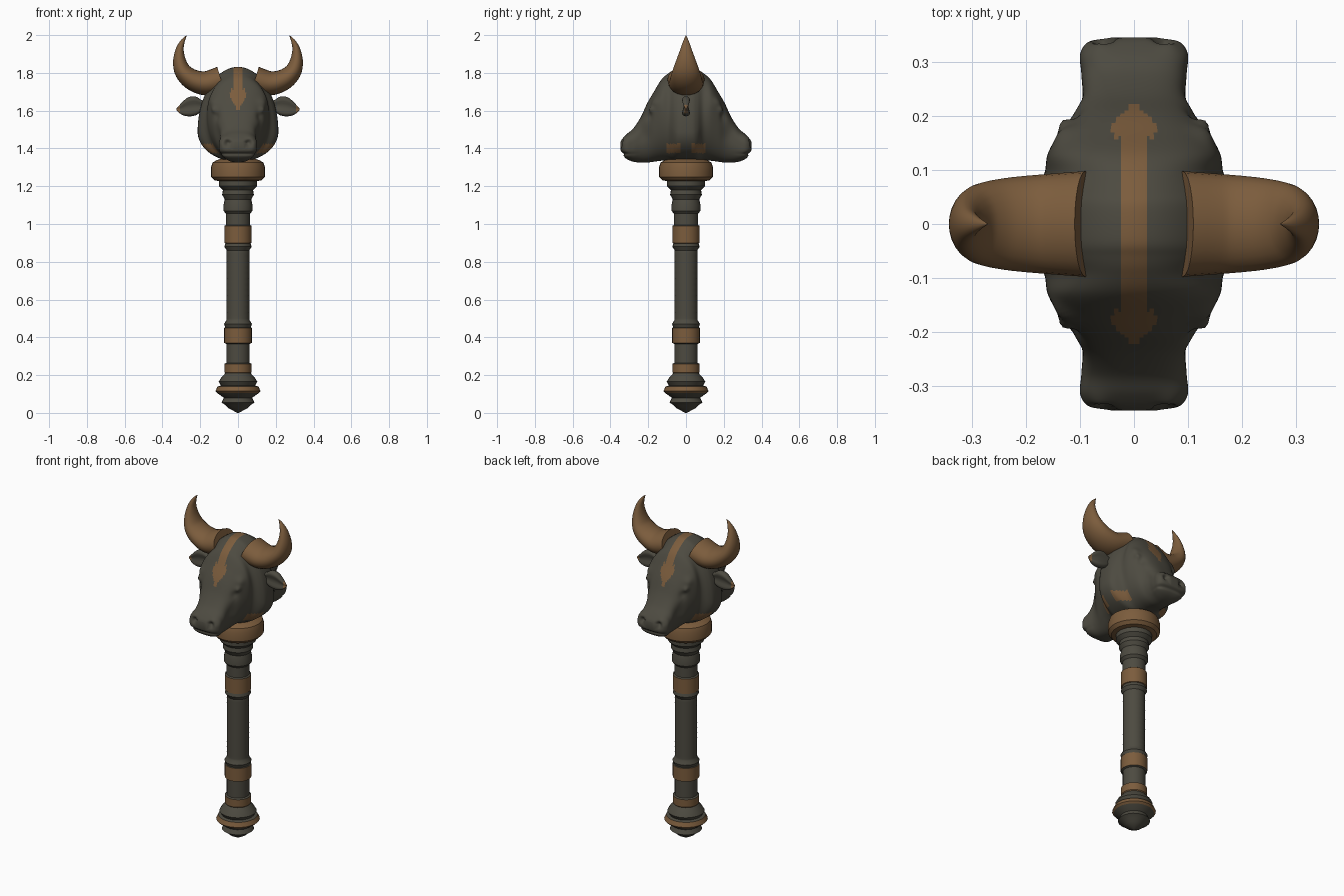
import bpy, bmesh, math
from mathutils import Vector

if "Cube" in bpy.data.objects:
    bpy.data.objects.remove(bpy.data.objects["Cube"])


def material(name, rgb):
    m = bpy.data.materials.new(name)
    m.diffuse_color = (*rgb, 1)
    m.use_nodes = True
    m.node_tree.nodes["Principled BSDF"].inputs["Base Color"].default_value = m.diffuse_color
    return m


DARK = material("dark iron", (0.074, 0.069, 0.052))
BROWN = material("aged bronze", (0.20, 0.108, 0.046))


def finish(bm, name, rule=None, angle=40):
    """Turn a bmesh into a smooth object; rule(face centre) picks the colour."""
    bmesh.ops.recalc_face_normals(bm, faces=bm.faces)
    if rule:
        for f in bm.faces:
            f.material_index = int(rule(f.calc_center_median()))
    me = bpy.data.meshes.new(name)
    bm.to_mesh(me)
    bm.free()
    ob = bpy.data.objects.new(name, me)
    bpy.context.collection.objects.link(ob)
    me.materials.append(DARK)
    me.materials.append(BROWN)
    bpy.ops.object.select_all(action='DESELECT')
    ob.select_set(True)
    bpy.context.view_layer.objects.active = ob
    bpy.ops.object.shade_smooth_by_angle(angle=math.radians(angle))
    return ob


def smooth_stations(st, steps):
    """Catmull-Rom interpolation of every value in the stations."""
    out = []
    for i in range(len(st) - 1):
        p = [st[max(i - 1, 0)], st[i], st[i + 1], st[min(i + 2, len(st) - 1)]]
        for k in range(steps):
            t = k / steps
            out.append([0.5 * (2 * b + (c - a) * t + (2 * a - 5 * b + 4 * c - d) * t * t
                               + (3 * b - a - 3 * c + d) * t ** 3) for a, b, c, d in zip(*p)])
    return out + [list(st[-1])]


def loft(rings):
    """Skin a list of point rings and cap both ends."""
    bm = bmesh.new()
    rows = [[bm.verts.new(p) for p in r] for r in rings]
    n = len(rows[0])
    for a, b in zip(rows, rows[1:]):
        for i in range(n):
            j = (i + 1) % n
            bm.faces.new((a[i], a[j], b[j], b[i]))
    bm.faces.new(rows[0])
    bm.faces.new(rows[-1])
    return bm


def angles(n):
    return [2 * math.pi * i / n for i in range(n)]


def lathe(name, profile, rule=None, sides=24):
    return finish(loft([[(r * math.cos(a), r * math.sin(a), z) for a in angles(sides)]
                        for r, z in profile]), name, rule, 30)


# handle: pommel, banded grip and neck in one turned profile
grip = [(0.060 + 0.002 * (k % 2), 0.50 + k * 0.36 / 24) for k in range(25)]
handle = [(0.004, 0.0), (0.05, 0.025), (0.065, 0.04), (0.088, 0.055), (0.075, 0.08), (0.11, 0.105),
          (0.12, 0.115), (0.108, 0.14), (0.09, 0.145), (0.102, 0.165), (0.09, 0.185), (0.068, 0.21),
          (0.072, 0.215), (0.072, 0.26), (0.062, 0.265), (0.062, 0.365), (0.073, 0.37), (0.073, 0.45),
          (0.067, 0.452), (0.074, 0.47), (0.062, 0.49)] + grip + [
          (0.072, 0.88), (0.067, 0.898), (0.072, 0.90), (0.072, 0.99), (0.064, 0.995), (0.064, 1.055),
          (0.077, 1.07), (0.077, 1.10), (0.07, 1.13), (0.084, 1.155), (0.08, 1.18), (0.10, 1.20),
          (0.10, 1.25)]
BANDS = [(0.106, 0.141), (0.212, 0.262), (0.368, 0.451), (0.899, 0.992)]
lathe("handle", handle, lambda c: any(a < c.z < b for a, b in BANDS))

# bronze collar under the heads
lathe("collar", [(0.09, 1.225), (0.125, 1.232), (0.142, 1.25), (0.143, 1.30), (0.135, 1.325),
                 (0.115, 1.337), (0.09, 1.345)], lambda c: True, 32)

# double bull head: stations y, top z, bottom z, half width, height of widest point, squareness
half = [(0.03, 1.83, 1.33, 0.212, 1.49, 2.0), (0.06, 1.818, 1.33, 0.198, 1.50, 2.05),
        (0.09, 1.80, 1.335, 0.168, 1.55, 2.1), (0.13, 1.765, 1.335, 0.160, 1.60, 2.15),
        (0.17, 1.70, 1.33, 0.138, 1.58, 2.25), (0.205, 1.64, 1.325, 0.112, 1.53, 2.4),
        (0.24, 1.565, 1.325, 0.098, 1.47, 2.5), (0.28, 1.505, 1.33, 0.098, 1.425, 2.6),
        (0.315, 1.475, 1.345, 0.100, 1.415, 2.7), (0.338, 1.45, 1.37, 0.085, 1.415, 2.6),
        (0.346, 1.435, 1.39, 0.055, 1.415, 2.4)]
stations = [(-s[0], *s[1:]) for s in reversed(half)] + half


def head_ring(y, top, bot, w, zc, e):
    ring = []
    for a in angles(112):
        s, c = math.sin(a), math.cos(a)
        h = top - zc if c > 0 else zc - bot
        ring.append(Vector((math.copysign(abs(s) ** (2 / e), s) * w, y,
                            zc + math.copysign(abs(c) ** (2 / e), c) * h)))
    return ring


# sculpted features: |x|, |y|, z, radius, push outward
BUMPS = [(0.055, 0.34, 1.428, 0.017, -0.022), (0.065, 0.325, 1.455, 0.02, 0.006),
         (0.125, 0.18, 1.605, 0.016, 0.013), (0.13, 0.165, 1.645, 0.025, 0.010),
         (0.115, 0.20, 1.57, 0.022, -0.009), (0.11, 0.24, 1.47, 0.04, -0.008)]


def sculpt(p):
    q = Vector((abs(p.x), abs(p.y), p.z))
    push = sum(k * math.exp(-((q - Vector((x, y, z))).length / r) ** 2) for x, y, z, r, k in BUMPS)
    if q.y > 0.24:  # mouth line
        push -= 0.010 * min(1, (q.y - 0.24) / 0.03) * math.exp(-((p.z - 1.372) / 0.008) ** 2)
    return p + Vector((p.x, p.y, 0)).normalized() * push


def head_color(c):
    x, y, z = abs(c.x), abs(c.y), c.z
    width = 0.024
    if y > 0.12 and z < 1.715:  # forehead blaze widens, then narrows to a point
        width = 0.04 if z > 1.67 else 0.04 * (z - 1.60) / 0.07
    stripe = z > 1.6 and x < width
    patch = 1.375 < z < 1.425 and 0.03 < y < 0.10 and x > 0.10
    return stripe or patch


bm = loft([[sculpt(p) for p in head_ring(*s)] for s in smooth_stations(stations, 6)])
for x in (-0.024, 0.024):
    bmesh.ops.bisect_plane(bm, geom=bm.verts[:] + bm.edges[:] + bm.faces[:], dist=1e-5,
                           plane_co=(x, 0, 0), plane_no=(1, 0, 0))
finish(bm, "double_bull_head", head_color, 60)

# horns: x, z, radius in the front plane, radius in y
horn = [(0.09, 1.765, 0.070, 0.098), (0.17, 1.745, 0.064, 0.092), (0.24, 1.763, 0.056, 0.085),
        (0.289, 1.805, 0.046, 0.074), (0.309, 1.86, 0.035, 0.054), (0.309, 1.92, 0.022, 0.032),
        (0.294, 1.965, 0.012, 0.016), (0.272, 1.999, 0.001, 0.001)]
# ears: x, centre z, half height, half depth
ear = [(0.15, 1.625, 0.022, 0.022), (0.19, 1.625, 0.03, 0.026), (0.225, 1.625, 0.05, 0.034),
       (0.265, 1.62, 0.05, 0.034), (0.30, 1.61, 0.03, 0.022), (0.326, 1.607, 0.004, 0.004)]


def horn_rings(side):
    path = smooth_stations(horn, 5)
    rings = []
    for i, (x, z, r, ry) in enumerate(path):
        a, b = path[max(i - 1, 0)], path[min(i + 1, len(path) - 1)]
        t = Vector((b[0] - a[0], b[1] - a[1])).normalized()
        rings.append([(side * (x - t.y * r * math.cos(u)), ry * math.sin(u), z + t.x * r * math.cos(u))
                      for u in angles(24)])
    return rings


def ear_rings(side):
    # front and back faces are cupped inward along the middle
    return [[(side * x, d * math.sin(u) * (1 - 0.65 * math.sin(u) ** 4), z + h * math.cos(u))
             for u in angles(24)] for x, z, h, d in smooth_stations(ear, 4)]


for side, label in ((-1, "left"), (1, "right")):
    finish(loft(horn_rings(side)), label + "_horn", lambda c: True)
    finish(loft(ear_rings(side)), label + "_ear", lambda c: abs(c.x) > 0.308, 60)
